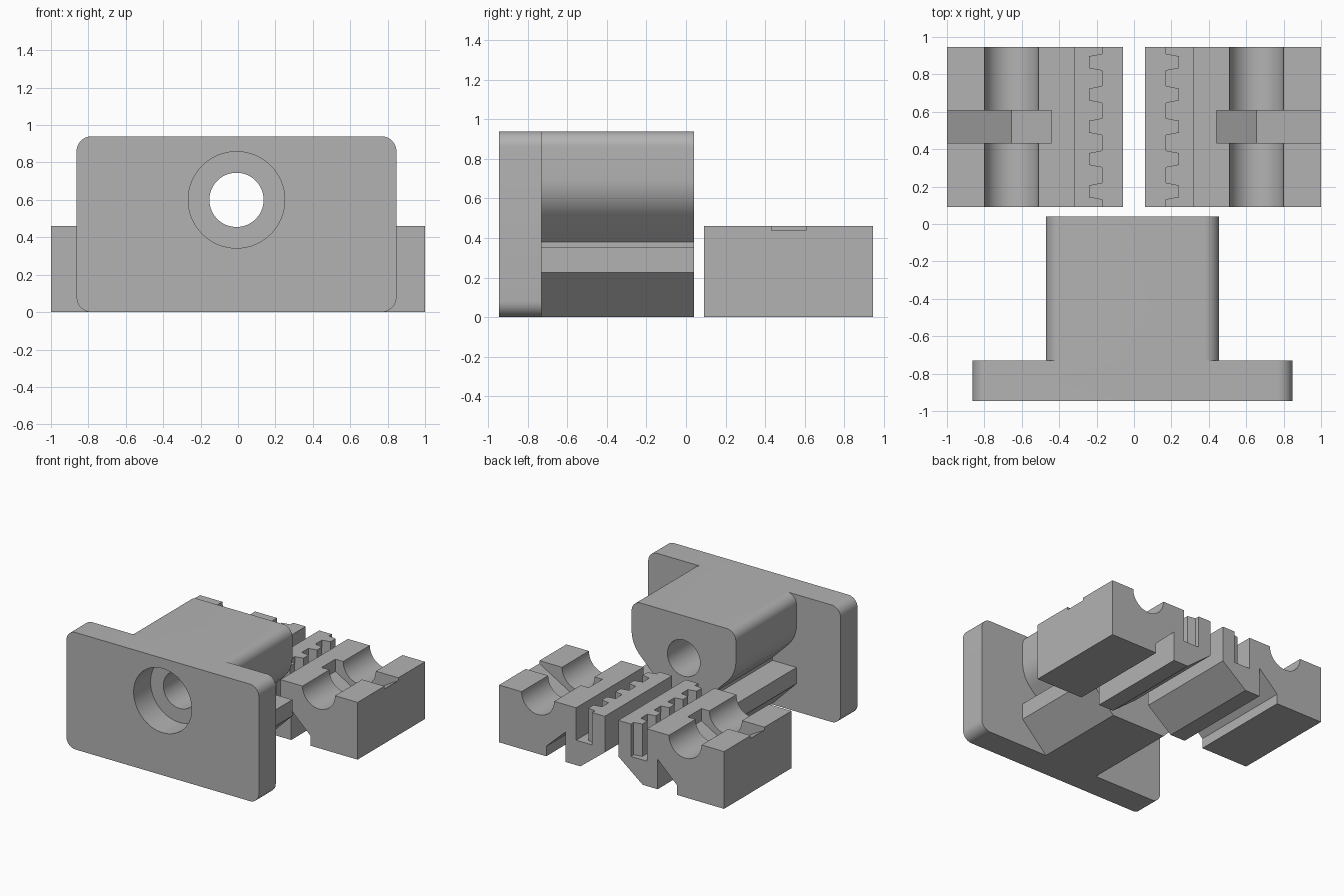
import bpy, bmesh, math

if "Cube" in bpy.data.objects:
    bpy.data.objects.remove(bpy.data.objects["Cube"])

GREY = (0.45, 0.45, 0.45, 1)
grey = bpy.data.materials.new("plain grey")
grey.use_nodes = True
grey.diffuse_color = GREY
grey.node_tree.nodes["Principled BSDF"].inputs["Base Color"].default_value = GREY


def prism(name, points, lo, hi, axis="Y", flip=1):
    """Extrude a closed outline along Y (outline in XZ) or Z (outline in XY)."""
    bm = bmesh.new()
    rows = [(x * flip, lo, v) if axis == "Y" else (x * flip, v, lo) for x, v in points]
    face = bm.faces.new([bm.verts.new(p) for p in rows])
    grown = bmesh.ops.extrude_face_region(bm, geom=[face])["geom"]
    move = (0, hi - lo, 0) if axis == "Y" else (0, 0, hi - lo)
    bmesh.ops.translate(bm, vec=move, verts=[g for g in grown if isinstance(g, bmesh.types.BMVert)])
    bmesh.ops.recalc_face_normals(bm, faces=bm.faces)
    mesh = bpy.data.meshes.new(name)
    bm.to_mesh(mesh)
    bm.free()
    obj = bpy.data.objects.new(name, mesh)
    bpy.context.collection.objects.link(obj)
    mesh.materials.append(grey)
    return obj


def arc(cx, cz, r, start, end, steps=10):
    angles = [math.radians(start + (end - start) * i / steps) for i in range(steps + 1)]
    return [(cx + r * math.cos(a), cz + r * math.sin(a)) for a in angles]


def combine(obj, tool, operation="DIFFERENCE"):
    mod = obj.modifiers.new(operation.lower(), "BOOLEAN")
    mod.operation, mod.solver, mod.object = operation, "EXACT", tool
    bpy.context.view_layer.objects.active = obj
    bpy.ops.object.modifier_apply(modifier=mod.name)
    bpy.data.objects.remove(tool)


def finish(obj):
    bpy.ops.object.select_all(action="DESELECT")
    obj.select_set(True)
    bpy.context.view_layer.objects.active = obj
    bpy.ops.object.shade_smooth_by_angle(angle=math.radians(25))


# Carriage: rounded flange plate plus a block on a dovetail rail
MID, TOP, R = -0.008, 0.94, 0.08
FRONT, STEP, BACK = -0.945, -0.73, 0.04
W = 0.855
corners = [(W - R, TOP - R, 0), (R - W, TOP - R, 90), (R - W, R, 180), (W - R, R, 270)]
plate = [p for x, z, a in corners for p in arc(MID + x, z, R, a, a + 90)]
carriage = prism("carriage", plate, FRONT, STEP)

H, NECK, BEND = 0.463, 0.25, 0.25
side = [(0.24, 0), (H, 0.225), (H, 0.355), (NECK, 0.355), (NECK, 0.38)]
side += arc(H - BEND, 0.697, BEND, -45, 0)
side += arc(H - R, TOP - R, R, 0, 90)
outline = [(MID + x, z) for x, z in side] + [(MID - x, z) for x, z in reversed(side)]
combine(carriage, prism("block", outline, STEP - 0.1, BACK), "UNION")

# Through hole with a counterbore in the flange
for radius, start, end in ((0.145, -1.2, 0.3), (0.258, -1.2, STEP)):
    combine(carriage, prism("bore", arc(MID, 0.6, radius, 0, 360, 64)[:-1], start, end))
finish(carriage)

# Pair of mirrored belt clamps
Y0, Y1, DECK = 0.09, 0.945, 0.46
ROD = 0.655
section = [(0.06, 0.17), (0.277, 0), (0.41, 0), (0.41, 0.24), (0.58, 0.08), (0.58, 0), (1, 0), (1, DECK)]
section += arc(ROD, DECK, 0.145, 0, -180, 24)
section += [(0.06, DECK)]

# Nut pocket: angled floor that runs out through the outer side
pocket = [(0.44, 0.6), (0.44, 0.362), (ROD, 0.238), (1.1, 0.495), (1.1, 0.6)]

# Belt slot with evenly spaced teeth along its inner wall
slot = [(0.315, 1), (0.315, 0), (0.172, 0)]
for i in range(5):
    y = 0.175 + i * 0.1725
    slot += [(0.172, y - 0.045), (0.24, y - 0.032), (0.24, y + 0.032), (0.172, y + 0.045)]
slot += [(0.172, 1)]

for name, flip in (("left_belt_clamp", 1), ("right_belt_clamp", -1)):
    clamp = prism(name, section, Y0, Y1, flip=flip)
    combine(clamp, prism("pocket", pocket, 0.432, 0.607, flip=flip))
    combine(clamp, prism("slot", slot, 0.2, 0.6, "Z", flip))
    finish(clamp)
